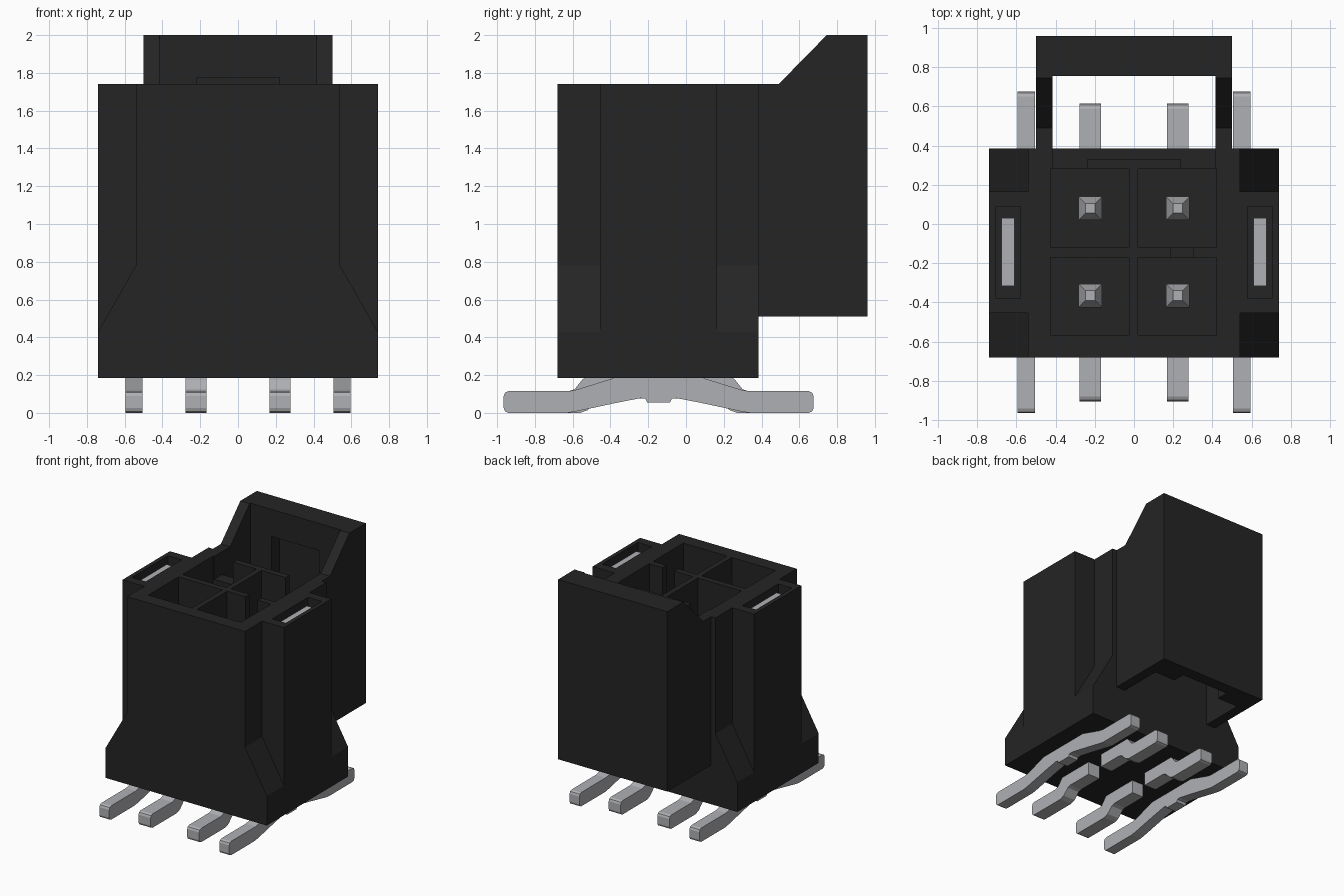
import bpy, bmesh, math
from mathutils import Matrix

if "Cube" in bpy.data.objects:
    bpy.data.objects.remove(bpy.data.objects["Cube"])

MID_Y = -0.145  # symmetry plane of pins and sockets


def material(name, rgb):
    m = bpy.data.materials.new(name)
    m.diffuse_color = (*rgb, 1)
    m.use_nodes = True
    m.node_tree.nodes["Principled BSDF"].inputs["Base Color"].default_value = m.diffuse_color
    return m


BLACK = material("black plastic", (0.018, 0.018, 0.018))
METAL = material("tin metal", (0.43, 0.435, 0.455))


def finish(name, bm, mat):
    bmesh.ops.recalc_face_normals(bm, faces=bm.faces)
    me = bpy.data.meshes.new(name)
    bm.to_mesh(me)
    bm.free()
    me.materials.append(mat)
    ob = bpy.data.objects.new(name, me)
    bpy.context.collection.objects.link(ob)
    return ob


def prism(name, pts, axis, lo, hi, mat=BLACK):
    """Extrude a 2D profile along x (points are y,z) or y (points are x,z)."""
    bm = bmesh.new()
    put = (lambda p, t: (t, p[0], p[1])) if axis == 'x' else (lambda p, t: (p[0], t, p[1]))
    a = [bm.verts.new(put(p, lo)) for p in pts]
    b = [bm.verts.new(put(p, hi)) for p in pts]
    bm.faces.new(a)
    bm.faces.new(b)
    for i in range(len(pts)):
        j = (i + 1) % len(pts)
        bm.faces.new((a[i], a[j], b[j], b[i]))
    return finish(name, bm, mat)


def box(name, x, y, z, mat=BLACK):
    return prism(name, [(x[0], z[0]), (x[1], z[0]), (x[1], z[1]), (x[0], z[1])],
                 'y', y[0], y[1], mat)


def boolean(target, tool, op='DIFFERENCE'):
    mod = target.modifiers.new("bool", 'BOOLEAN')
    mod.operation = op
    mod.solver = 'EXACT'
    mod.object = tool
    bpy.context.view_layer.objects.active = target
    bpy.ops.object.modifier_apply(modifier=mod.name)
    bpy.data.objects.remove(tool)


# Housing block with flared corners and side ribs
housing = box("housing", (-0.74, 0.74), (-0.68, 0.385), (0.185, 1.74))
for s in (-1, 1):
    wedge = [(s * x, z) for x, z in ((0.54, 1.9), (0.54, 0.78), (0.8, 0.325), (0.8, 1.9))]
    for lo, hi in ((-0.8, -0.455), (0.165, 0.5)):
        boolean(housing, prism("corner_cutter", wedge, 'y', lo, hi))

# Latch shroud: sloped side walls, open middle, slot inside the back wall
shroud = prism("latch_shroud", [(0.34, 0.51), (0.96, 0.51), (0.96, 2), (0.745, 2),
                                (0.49, 1.74), (0.34, 1.74)], 'x', -0.5, 0.5)
boolean(shroud, box("void_cutter", (-0.415, 0.415), (0.2, 0.755), (0.3, 2.2)))
boolean(shroud, box("slot_cutter", (-0.22, 0.22), (0.7, 0.86), (0.4, 1.775)))
boolean(housing, shroud, 'UNION')

# Four sockets
for x in ((-0.425, -0.025), (0.02, 0.42)):
    for y in ((-0.565, -0.17), (-0.12, 0.28)):
        boolean(housing, box("socket_cutter", x, y, (0.5, 1.9)))

# Lowered back wall either side of the centre tab, and behind it
for x, y in (((-0.415, -0.24), (0.26, 0.45)), ((0.24, 0.415), (0.26, 0.45)),
             ((-0.3, 0.3), (0.33, 0.45))):
    boolean(housing, box("wall_cutter", x, y, (1.55, 1.9)))
# Notch in the divider
boolean(housing, box("notch_cutter", (0.19, 0.3), (-0.2, -0.1), (1.45, 1.9)))

# Rib slots holding the metal retention blades
for s, side in ((-1, "left"), (1, "right")):
    slot = sorted((s * 0.58, s * 0.705))
    blade = sorted((s * 0.61, s * 0.675))
    boolean(housing, box("rib_slot_cutter", slot, (-0.38, 0.09), (1.6, 1.9)))
    box(side + "_retention_blade", blade, (-0.315, 0.03), (1.58, 1.7), METAL)


def mirror(pts):
    return [(2 * MID_Y - y, z) for y, z in reversed(pts)]


# Outer anchor legs: one strip running under the whole housing
half = [(MID_Y, 0.055), (-0.205, 0.055), (-0.215, 0.075), (-0.24, 0.078), (-0.36, 0.055),
        (-0.58, 0.008), (-0.63, 0), (-0.94, 0), (-0.958, 0.008), (-0.965, 0.025),
        (-0.965, 0.09), (-0.958, 0.107), (-0.94, 0.115), (-0.62, 0.115), (-0.58, 0.123),
        (-0.38, 0.185), (-0.3, 0.2), (MID_Y, 0.2)]
anchor = half + mirror(half)[1:-1]

# Inner signal feet: bent strip ending in a block under each socket
foot = [(-0.22, 0.075), (-0.44, 0.075), (-0.47, 0.065), (-0.52, 0.015), (-0.56, 0),
        (-0.88, 0), (-0.898, 0.008), (-0.905, 0.025), (-0.905, 0.09), (-0.898, 0.107),
        (-0.88, 0.115), (-0.62, 0.115), (-0.59, 0.125), (-0.55, 0.175), (-0.52, 0.2),
        (-0.22, 0.2)]

for s, side in ((-1, "left"), (1, "right")):
    prism(side + "_anchor_leg", anchor, 'x', s * 0.55 - 0.045, s * 0.55 + 0.045, METAL)
    for row, pts, y in (("front", foot, -0.365), ("back", mirror(foot), 0.08)):
        x = s * 0.223
        prism(f"{row}_{side}_foot", pts, 'x', x - 0.055, x + 0.055, METAL)
        # Contact pin: square post with a tapered tip
        bm = bmesh.new()
        for z0, z1, r0, r1 in ((0.45, 1.1, 0.06, 0.06), (1.1, 1.2, 0.06, 0.025)):
            m = Matrix.Translation((x, y, (z0 + z1) / 2)) @ Matrix.Rotation(math.pi / 4, 4, 'Z')
            bmesh.ops.create_cone(bm, cap_ends=True, segments=4, radius1=r0 * 2 ** 0.5,
                                  radius2=r1 * 2 ** 0.5, depth=z1 - z0, matrix=m)
        finish(f"{row}_{side}_pin", bm, METAL)
